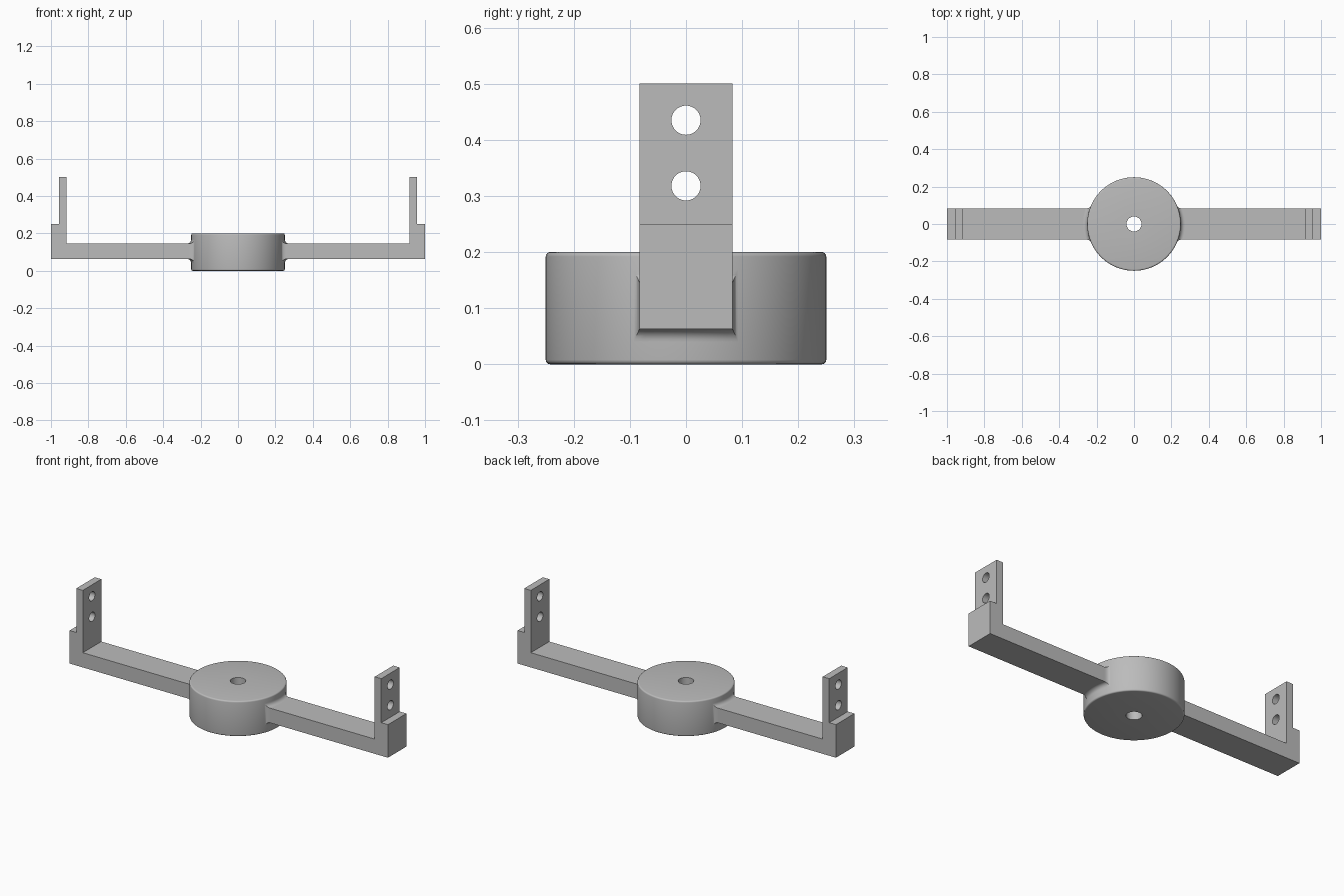
import bpy, bmesh
from math import sin, cos, pi, sqrt
from mathutils import Matrix

cube = bpy.data.objects.get("Cube")
if cube:
    bpy.data.objects.remove(cube, do_unlink=True)

grey = bpy.data.materials.new("plain grey")
grey.use_nodes = True
GREY = (0.5, 0.5, 0.5, 1)
grey.diffuse_color = GREY
grey.node_tree.nodes["Principled BSDF"].inputs["Base Color"].default_value = GREY

HUB_R, HUB_H, BORE_R = 0.25, 0.2, 0.04
ARM_W, ARM_LOW, ARM_TOP = 0.083, 0.0625, 0.146
FILLET = 0.022


def finish(name, bm, angle=0.5):
    bmesh.ops.recalc_face_normals(bm, faces=bm.faces)
    mesh = bpy.data.meshes.new(name)
    bm.to_mesh(mesh)
    bm.free()
    mesh.materials.append(grey)
    ob = bpy.data.objects.new(name, mesh)
    bpy.context.collection.objects.link(ob)
    bpy.ops.object.select_all(action='DESELECT')
    ob.select_set(True)
    bpy.context.view_layer.objects.active = ob
    bpy.ops.object.shade_smooth_by_angle(angle=angle)
    return ob


def skin(bm, rings, closed):
    """Join equal-length rings of vertices with quads."""
    for a, b in zip(rings, rings[1:] + rings[:1] if closed else rings[1:]):
        n = len(a)
        for i in range(n):
            j = (i + 1) % n
            bm.faces.new((a[i], a[j], b[j], b[i]))


# Hub: turned disc with rounded rims and a through bore
def make_hub(segments=96, rim=0.008):
    profile = [(BORE_R, 0)]
    for cz, start in ((rim, -pi / 2), (HUB_H - rim, 0)):
        for k in range(5):
            a = start + k * pi / 8
            profile.append((HUB_R - rim + rim * cos(a), cz + rim * sin(a)))
    profile.append((BORE_R, HUB_H))
    bm = bmesh.new()
    rings = []
    for s in range(segments):
        a = 2 * pi * s / segments
        rings.append([bm.verts.new((r * cos(a), r * sin(a), z)) for r, z in profile])
    skin(bm, rings, True)
    finish("hub", bm)


# Arm with upright: one side profile extruded across y, with two screw holes
def make_arm(side, name):
    outline = [(0.2, ARM_LOW), (1, ARM_LOW), (1, 0.25), (0.958, 0.25),
               (0.958, 0.5), (0.917, 0.5), (0.917, ARM_TOP), (0.2, ARM_TOP)]
    bm = bmesh.new()
    face = bm.faces.new([bm.verts.new((side * x, -ARM_W, z)) for x, z in outline])
    moved = bmesh.ops.extrude_face_region(bm, geom=[face])["geom"]
    bmesh.ops.translate(bm, vec=(0, 2 * ARM_W, 0),
                        verts=[v for v in moved if isinstance(v, bmesh.types.BMVert)])
    arm = finish(name + "_arm", bm)

    bm = bmesh.new()
    for z in (0.318, 0.435):
        place = Matrix.Translation((side * 0.9375, 0, z)) @ Matrix.Rotation(pi / 2, 4, 'Y')
        bmesh.ops.create_cone(bm, cap_ends=True, segments=40, radius1=0.026,
                              radius2=0.026, depth=0.2, matrix=place)
    cutter = finish(name + "_hole_cutter", bm)
    cutter.hide_render = True
    mod = arm.modifiers.new("screw holes", 'BOOLEAN')
    mod.operation = 'DIFFERENCE'
    mod.solver = 'EXACT'
    mod.object = cutter
    bpy.context.view_layer.objects.active = arm
    bpy.ops.object.modifier_apply(modifier=mod.name)
    bpy.data.objects.remove(cutter, do_unlink=True)
    bpy.ops.object.select_all(action='DESELECT')
    arm.select_set(True)
    bpy.ops.object.shade_smooth_by_angle(angle=0.5)


# Fillet: concave flare that wraps the arm root and follows the hub wall
def make_fillet(side, name, steps=8, across=12):
    bm = bmesh.new()
    rings = []
    for k in range(steps + 1):
        t = pi / 2 * k / steps
        grow = FILLET * (1 - sin(t))
        radius = HUB_R + FILLET * (1 - cos(t))
        half = ARM_W + 0.45 * grow
        ys = [half * (2 * i / across - 1) for i in range(across + 1)]
        loop = [(y, ARM_LOW - grow) for y in ys] + [(y, ARM_TOP + grow) for y in reversed(ys)]
        rings.append([bm.verts.new((side * sqrt(radius ** 2 - y * y), y, z)) for y, z in loop])
    skin(bm, rings, False)
    finish(name + "_fillet", bm, 0.6)


make_hub()
for side, name in ((1, "left"), (-1, "right")):
    make_arm(side, name)
    make_fillet(side, name)
